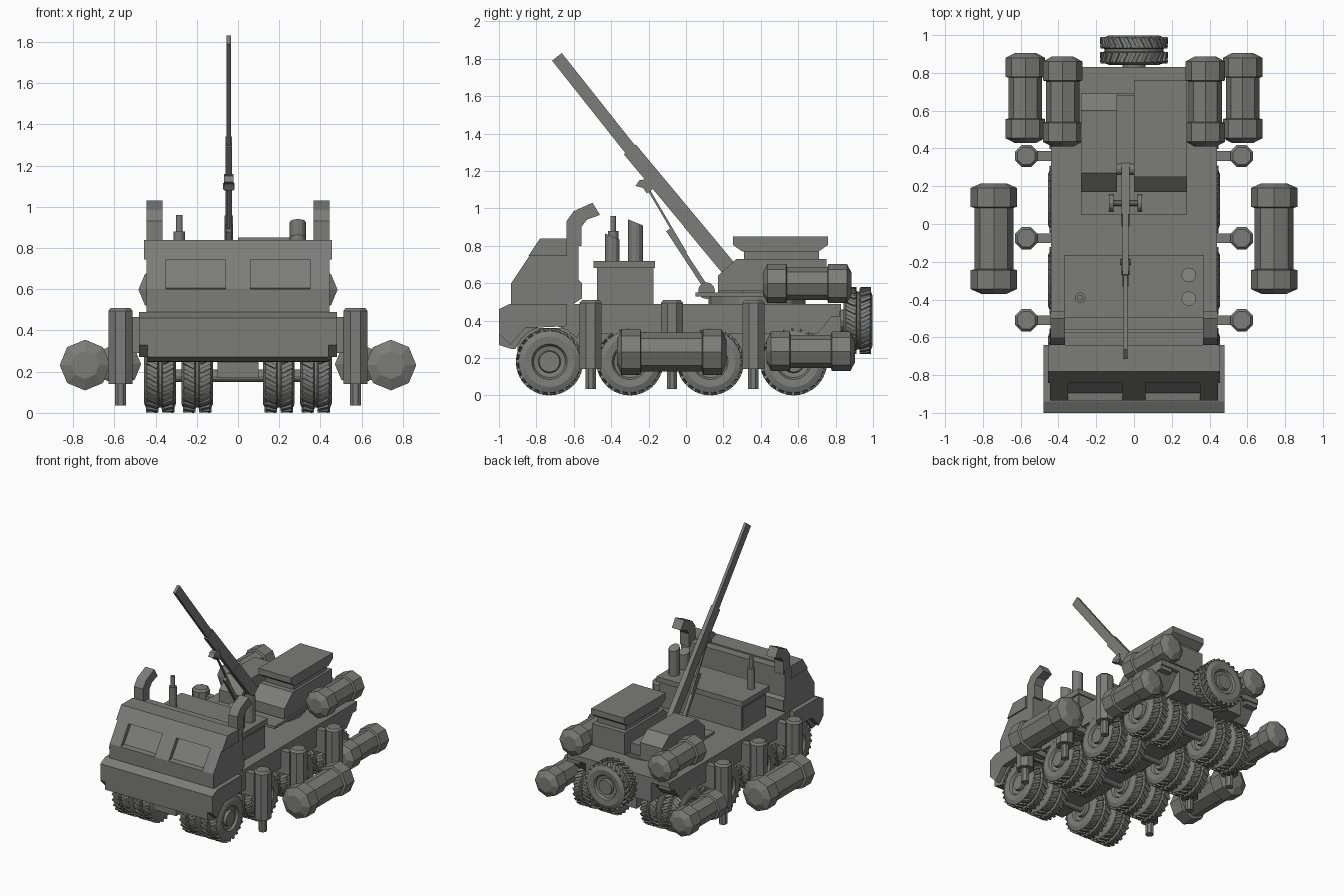
import bpy, bmesh, math
from mathutils import Vector, Matrix

paint = bpy.data.materials.new("plain grey")
paint.diffuse_color = (0.2, 0.2, 0.195, 1)


def finish(name, bm):
    bmesh.ops.recalc_face_normals(bm, faces=bm.faces)
    me = bpy.data.meshes.new(name)
    bm.to_mesh(me)
    bm.free()
    me.materials.append(paint)
    ob = bpy.data.objects.new(name, me)
    bpy.context.collection.objects.link(ob)
    return ob


def prism(name, pts, x0, x1):
    """Side profile (y, z) extruded across x."""
    bm = bmesh.new()
    f = bm.faces.new([bm.verts.new((x0, y, z)) for y, z in pts])
    r = bmesh.ops.extrude_face_region(bm, geom=[f])
    bmesh.ops.translate(bm, verts=[v for v in r["geom"] if isinstance(v, bmesh.types.BMVert)],
                        vec=(x1 - x0, 0, 0))
    return finish(name, bm)


def box(name, x0, x1, y0, y1, z0, z1):
    return prism(name, [(y0, z0), (y1, z0), (y1, z1), (y0, z1)], x0, x1)


def beam(name, p, q, thick, x, width):
    """Bar between two (y, z) points."""
    p, q = Vector(p), Vector(q)
    d = (q - p).normalized()
    n = Vector((-d.y, d.x)) * thick / 2
    return prism(name, [p + n, q + n, q - n, p - n], x - width / 2, x + width / 2)


def add_lathe(bm, prof, n, axis, loc, turn=0.0):
    """Closed lathe from (position along axis, radius) pairs."""
    rings = []
    for a, r in prof:
        ring = []
        for i in range(n):
            t = 2 * math.pi * i / n + turn
            u, v = r * math.cos(t), r * math.sin(t)
            co = {"x": (a, u, v), "y": (u, a, v), "z": (u, v, a)}[axis]
            ring.append(bm.verts.new(Vector(co) + Vector(loc)))
        rings.append(ring)
    for r0, r1 in zip(rings, rings[1:]):
        for i in range(n):
            j = (i + 1) % n
            bm.faces.new((r0[i], r0[j], r1[j], r1[i]))
    bm.faces.new(rings[0])
    bm.faces.new(rings[-1])


def lathe(name, prof, n, axis, loc, turn=0.0):
    bm = bmesh.new()
    add_lathe(bm, prof, n, axis, loc, turn)
    return finish(name, bm)


def copy(ob, name, matrix):
    c = bpy.data.objects.new(name, ob.data)
    c.matrix_world = matrix
    bpy.context.collection.objects.link(c)


# Wheels: double-ridged tyre, stepped hub and slanted tread lugs
bm = bmesh.new()
half = [(-0.07, 0.035), (-0.07, 0.055), (-0.05, 0.06), (-0.055, 0.085), (-0.072, 0.095), (-0.077, 0.135),
        (-0.064, 0.166), (-0.012, 0.172), (-0.006, 0.155)]
add_lathe(bm, half + [(-a, r) for a, r in reversed(half)], 24, "x", (0, 0, 0))
for i in range(24):
    for s in (-1, 1):
        m = (Matrix.Rotation(2 * math.pi * (i + s * 0.25) / 24, 4, "X") @ Matrix.Translation((s * 0.039, 0, 0.171))
             @ Matrix.Rotation(s * 0.5, 4, "Z") @ Matrix.Diagonal((0.058, 0.02, 0.015, 1)))
        bmesh.ops.create_cube(bm, size=1, matrix=m)
wheel = finish("spare_wheel", bm)
axles = (-0.73, -0.30, 0.13, 0.575)
for y in axles:
    for x in (-0.378, -0.198, 0.198, 0.378):
        copy(wheel, "wheel", Matrix.Translation((x, y, 0.18)))
    lathe("axle", [(-0.43, 0.03), (0.43, 0.03)], 12, "x", (0, y, 0.18))
wheel.matrix_world = Matrix.Translation((0, 0.92, 0.40)) @ Matrix.Rotation(math.pi / 2, 4, "Z")

# Chassis and hull
box("chassis_frame", -0.1, 0.1, -0.9, 0.75, 0.17, 0.36)
prism("hull", [(-0.62, 0.33), (0.70, 0.33), (0.73, 0.36), (0.80, 0.45), (0.83, 0.45), (0.83, 0.49), (-0.62, 0.49)],
      -0.44, 0.44)
box("rear_frame", -0.28, 0.28, 0.6, 0.83, 0.30, 0.48)
lathe("spare_mount", [(0.8, 0.06), (0.93, 0.06)], 12, "y", (0, 0, 0.40))

# Front bumper block with wheel arch
arch = [(-0.73 + 0.195 * math.cos(t), 0.18 + 0.195 * math.sin(t))
        for t in (math.radians(160 - 20 * i) for i in range(7))]
prism("bumper_block", [(-1, 0.27), (-1, 0.46), (-0.94, 0.49), (-0.57, 0.49), (-0.57, 0.35)]
      + arch[::-1] + [(-0.94, 0.25)], -0.44, 0.44)
for s in (-1, 1):
    prism("bumper_corner", [(-1, 0.33), (-1, 0.46), (-0.94, 0.49), (-0.64, 0.49), (-0.64, 0.37), (-0.86, 0.36),
                            (-0.94, 0.27)], s * 0.44, s * 0.48)
    box("rear_light", s * 0.34, s * 0.44, 0.77, 0.82, 0.42, 0.47)

# Cab with recessed windscreen and pillars
prism("cab", [(-0.935, 0.49), (-0.935, 0.60), (-0.895, 0.605), (-0.80, 0.745), (-0.838, 0.745), (-0.78, 0.83),
              (-0.575, 0.83), (-0.575, 0.62), (-0.555, 0.60), (-0.555, 0.52), (-0.60, 0.49)], -0.445, 0.445)
for x0, x1 in ((-0.445, -0.35), (-0.06, 0.06), (0.35, 0.445)):
    prism("windscreen_pillar", [(-0.935, 0.60), (-0.838, 0.745), (-0.79, 0.745), (-0.89, 0.60)], x0, x1)
prism("roof_visor", [(-0.843, 0.745), (-0.78, 0.84), (-0.64, 0.84), (-0.64, 0.745)], -0.455, 0.455)

# Curved air intakes on the cab corners
for s in (-1, 1):
    prism("air_intake", [(-0.64, 0.80), (-0.64, 0.93), (-0.60, 0.985), (-0.50, 1.03), (-0.46, 0.965),
                         (-0.53, 0.94), (-0.56, 0.90), (-0.56, 0.80)], s * 0.366, s * 0.443)

# Engine box and exhausts
box("engine_box", -0.355, 0.355, -0.475, -0.175, 0.48, 0.69)
box("engine_lid", -0.37, 0.37, -0.495, -0.165, 0.68, 0.72)
for s in (-1, 1):
    box("engine_side_panel", s * 0.355, s * 0.36, -0.465, -0.185, 0.51, 0.66)
for y, z in ((-0.27, 0.925), (-0.395, 0.85)):
    e = lathe("exhaust", [(0.70, 0.039), (z, 0.039)], 12, "z", (0.29, y, 0))
    for v in e.data.vertices:  # slanted tip
        if v.co.z > 0.75:
            v.co.z -= (v.co.y - y) * 0.4
lathe("vent_pipe", [(0.70, 0.028), (0.88, 0.028), (0.88, 0.015), (0.96, 0.015)], 12, "z", (-0.285, -0.39, 0))

# Crane turret
lathe("turret_ring", [(0.48, 0.26), (0.53, 0.26)], 16, "z", (0, 0.38, 0))
box("turret_plate", -0.28, 0.28, 0.05, 0.69, 0.53, 0.55)
box("turret_centre", -0.09, 0, 0.30, 0.68, 0.55, 0.63)
prism("turret_left", [(0.17, 0.55), (0.17, 0.64), (0.27, 0.73), (0.60, 0.73), (0.69, 0.66), (0.69, 0.55)],
      -0.28, -0.09)
prism("turret_right", [(0.17, 0.56), (0.17, 0.64), (0.27, 0.73), (0.75, 0.73), (0.75, 0.56)], 0, 0.28)
box("turret_neck", 0.02, 0.26, 0.31, 0.71, 0.72, 0.78)
prism("counterweight", [(0.30, 0.77), (0.25, 0.805), (0.25, 0.85), (0.76, 0.85), (0.76, 0.805), (0.71, 0.77)],
      0, 0.28)

# Telescopic boom
bx = -0.045
beam("boom_base", (0.29, 0.605), (0.02, 0.93), 0.085, bx, 0.042)
beam("boom_outer", (0.10, 0.835), (-0.30, 1.315), 0.083, bx, 0.032)
beam("boom_inner", (-0.25, 1.255), (-0.69, 1.81), 0.066, bx, 0.022)
lathe("boom_pivot", [(-0.045, 0.03), (0.045, 0.03)], 12, "x", (bx, 0.29, 0.62))
prism("boom_bracket", [(-0.27, 1.12), (-0.25, 1.15), (-0.19, 1.16), (-0.18, 1.10), (-0.21, 1.08), (-0.23, 1.11)],
      bx - 0.022, bx + 0.022)
lathe("bracket_pin", [(-0.028, 0.016), (0.028, 0.016)], 8, "x", (bx, -0.2, 1.10))
beam("ram_rod", (-0.2, 1.10), (0.0, 0.76), 0.012, bx, 0.012)
beam("ram_cylinder", (-0.095, 0.885), (0.115, 0.565), 0.026, bx, 0.026)
for x in (-0.12, 0.03):
    lathe("ram_mount", [(-0.012, 0.045), (0.012, 0.045)], 12, "x", (x, 0.11, 0.56))
lathe("ram_pin", [(-0.08, 0.015), (0.08, 0.015)], 8, "x", (bx, 0.11, 0.575))


# Octagonal tanks with banded, tapered ends
def tank(name, x, y, z, length, r):
    h = length / 2
    end = [(-h, r * 0.55), (-h + 0.025, r), (-h + 0.125, r), (-h + 0.13, r * 0.84)]
    lathe(name, end + [(-a, q) for a, q in reversed(end)], 8, "y", (x, y, z))


for s in (-1, 1):
    tank("side_tank", s * 0.742, -0.077, 0.232, 0.585, 0.123)
    tank("rear_lower_tank", s * 0.575, 0.667, 0.236, 0.475, 0.105)
    tank("rear_upper_tank", s * 0.378, 0.648, 0.598, 0.475, 0.105)
    # Outrigger legs
    for y in (-0.51, -0.075, 0.36):
        lathe("outrigger_leg", [(0.14, 0.064), (0.495, 0.064), (0.51, 0.05)], 8, "z", (s * 0.57, y, 0), math.pi / 8)
        lathe("outrigger_foot", [(0.035, 0.03), (0.16, 0.03)], 8, "z", (s * 0.57, y, 0), math.pi / 8)
        box("outrigger_arm", s * 0.40, s * 0.57, y - 0.026, y + 0.026, 0.29, 0.465)
